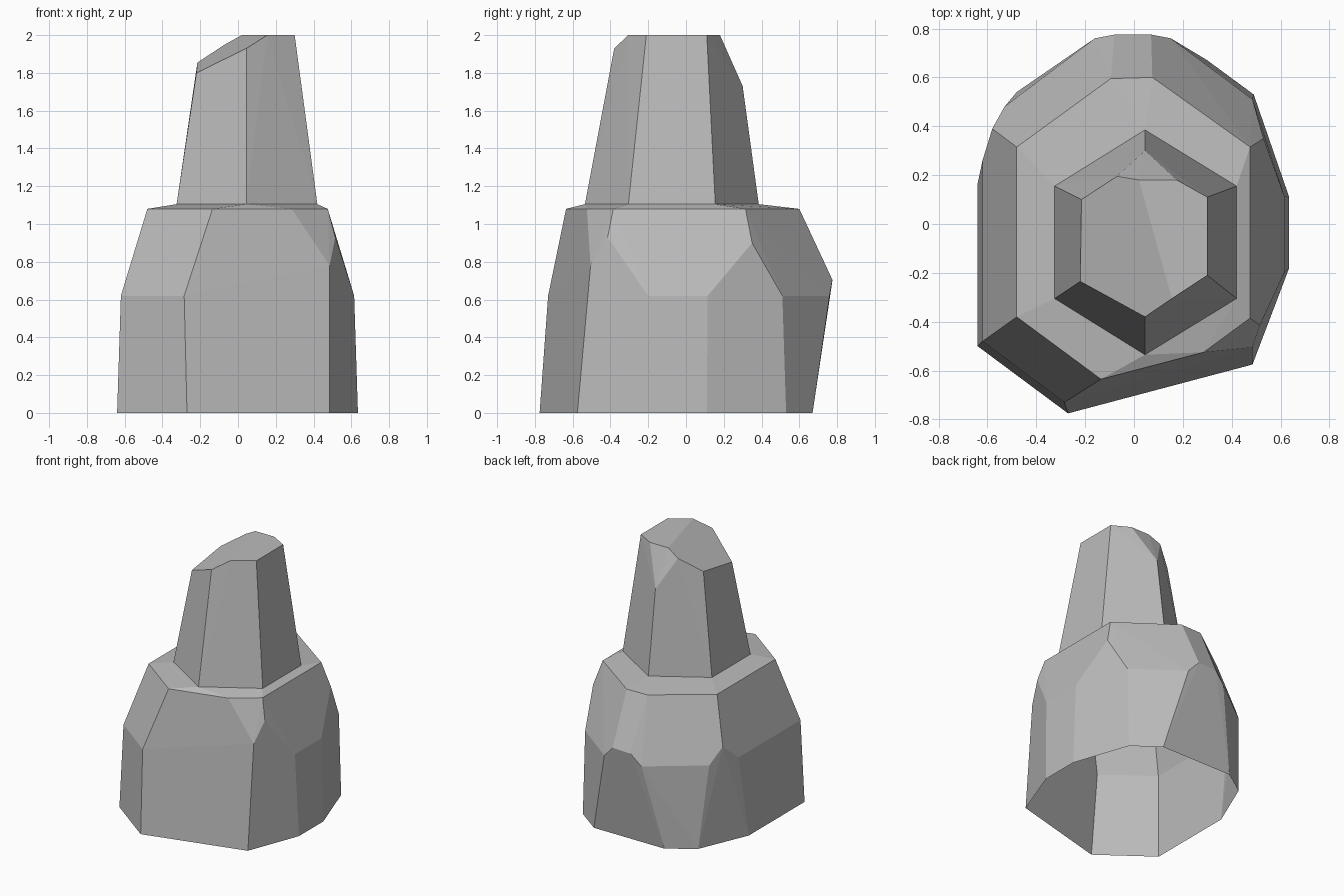
import bpy
import bmesh

# Remove the default cube only
default_cube = bpy.data.objects.get("Cube")
if default_cube:
    bpy.data.objects.remove(default_cube, do_unlink=True)


def make_material(name, color):
    material = bpy.data.materials.new(name)
    material.use_nodes = True
    material.diffuse_color = color
    shader = material.node_tree.nodes["Principled BSDF"]
    shader.inputs["Base Color"].default_value = color
    shader.inputs["Roughness"].default_value = 0.9
    return material


def level(z, *outline):
    """Corners of one horizontal slice of the rock."""
    return [(x, y, z) for x, y in outline]


def make_rock(name, corners, open_heights, material):
    """Wrap the corners in a faceted hull, then open it at the given heights."""
    bm = bmesh.new()
    for corner in corners:
        bm.verts.new(corner)
    bmesh.ops.convex_hull(bm, input=list(bm.verts))
    loose = [v for v in bm.verts if not v.link_faces]
    bmesh.ops.delete(bm, geom=loose, context="VERTS")

    # Flat caps that join another part or the ground are left open
    caps = [f for f in bm.faces
            if any(all(abs(v.co.z - z) < 0.001 for v in f.verts)
                   for z in open_heights)]
    bmesh.ops.delete(bm, geom=caps, context="FACES")

    # Merge nearly coplanar triangles into larger flat facets
    bmesh.ops.dissolve_limit(bm, angle_limit=0.03,
                             verts=list(bm.verts), edges=list(bm.edges))
    bmesh.ops.recalc_face_normals(bm, faces=list(bm.faces))
    mesh = bpy.data.meshes.new(name)
    bm.to_mesh(mesh)
    bm.free()
    mesh.materials.append(material)
    rock = bpy.data.objects.new(name, mesh)
    bpy.context.collection.objects.link(rock)
    return rock


stone = make_material("grey stone", (0.5, 0.5, 0.5, 1))

GROUND, WAIST, SHOULDER, NECK, PEAK = 0, 0.62, 1.08, 1.105, 2

# Six-sided seam shared by the boulder and the spire
neck = level(NECK, (-0.325, -0.305), (0.045, -0.535), (0.42, -0.305),
             (0.42, 0.155), (0.045, 0.385), (-0.325, 0.155))

# Broad boulder: footprint, waist, chipped corners, shoulder
boulder = level(GROUND, (-0.64, -0.5), (-0.27, -0.775), (0.485, -0.575),
                (0.635, -0.18), (0.635, 0.11), (0.49, 0.53), (0.3, 0.67),
                (-0.29, 0.67), (-0.48, 0.54), (-0.64, 0.165))
boulder += level(WAIST, (-0.62, -0.48), (-0.285, -0.73), (0.615, -0.2),
                 (0.615, 0.115), (0.485, 0.51), (0.15, 0.76),
                 (-0.16, 0.76), (-0.53, 0.48), (-0.62, 0.26))
boulder += [(0.485, -0.505, 0.78), (0.515, -0.415, 0.93),
            (0.53, 0.35, 0.9), (0.07, 0.775, 0.705),
            (-0.08, 0.775, 0.7), (-0.58, 0.39, 0.74)]
boulder += level(SHOULDER, (-0.48, -0.38), (-0.135, -0.635),
                 (0.285, -0.525), (0.475, -0.385), (0.475, 0.315),
                 (0.075, 0.6), (-0.095, 0.595), (-0.48, 0.315))
make_rock("boulder_base", boulder + neck, (GROUND, NECK), stone)

# Tapered spire with a level top, a sloping side and a chipped back corner
spire = level(PEAK, (0.3, 0.11), (0.3, -0.21), (0.155, -0.305),
              (0.02, 0.18), (0.175, 0.18))
spire += [(0.045, -0.38, 1.93), (-0.22, -0.235, 1.8),
          (-0.215, 0.1, 1.855), (-0.07, 0.195, 1.95),
          (0.045, 0.3, 1.73)]
make_rock("rock_spire", spire + neck, (NECK,), stone)
